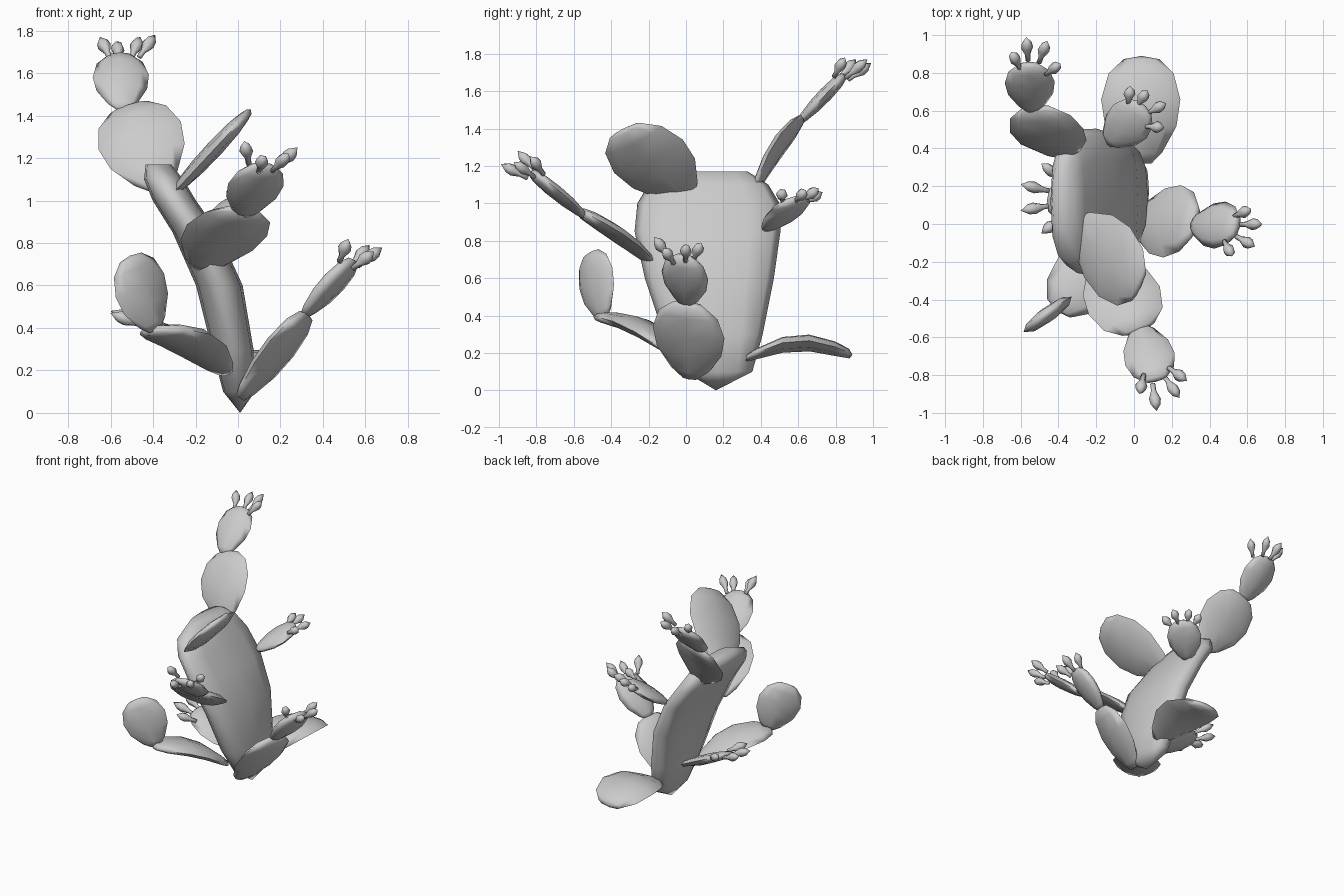
import bpy, bmesh, math
from mathutils import Vector as V

cube = bpy.data.objects.get("Cube")
if cube:
    bpy.data.objects.remove(cube, do_unlink=True)

grey = bpy.data.materials.new("pale_grey")
grey.use_nodes = True
colour = (0.6, 0.6, 0.6, 1)
grey.diffuse_color = colour
grey.node_tree.nodes["Principled BSDF"].inputs["Base Color"].default_value = colour


def squared(x, power):
    return math.copysign(abs(x) ** power, x)


def loft(name, rows, sides, power=1.0):
    """Skin rounded rings; each row is centre, half-width vector, half-thickness vector."""
    bm = bmesh.new()
    rings = []
    for c, w, n in rows:
        if w.length < 1e-5:
            rings.append([bm.verts.new(c)])
            continue
        turn = [2 * math.pi * i / sides for i in range(sides)]
        rings.append([bm.verts.new(c + w * squared(math.cos(t), power)
                                   + n * squared(math.sin(t), power)) for t in turn])
    for a, b in zip(rings, rings[1:]):
        for i in range(sides):
            j = (i + 1) % sides
            quad = [a[i % len(a)], a[j % len(a)], b[j % len(b)], b[i % len(b)]]
            bm.faces.new(list(dict.fromkeys(quad)))
    for ring in (rings[0], rings[-1]):
        if len(ring) > 2:
            bm.faces.new(ring)
    bmesh.ops.recalc_face_normals(bm, faces=bm.faces)
    mesh = bpy.data.meshes.new(name)
    bm.to_mesh(mesh)
    bm.free()
    mesh.materials.append(grey)
    ob = bpy.data.objects.new(name, mesh)
    bpy.context.collection.objects.link(ob)
    bpy.ops.object.select_all(action="DESELECT")
    ob.select_set(True)
    bpy.context.view_layer.objects.active = ob
    bpy.ops.object.shade_smooth_by_angle(angle=math.radians(100))


# Position along the pad, relative width
PAD = [(0, 0.25), (0.1, 0.52), (0.35, 0.9), (0.6, 1), (0.84, 0.82), (0.97, 0.45), (1, 0)]
# Position along the fruit, radius
FRUIT = [(0, 0.014), (0.25, 0.014), (0.55, 0.032), (0.75, 0.027), (1, 0)]


def pad(name, base, tip, side, width, thick=0.038, bend=0.0, fruits=()):
    base, tip, side = V(base), V(tip), V(side)
    axis = tip - base
    a = axis.normalized()
    side = (side - a * side.dot(a)).normalized()
    up = a.cross(side)
    if up.z < 0:
        up = -up
    rows = [(base + axis * t + up * bend * math.sin(math.pi * t),
             side * width / 2 * k, up * thick * k ** 0.7) for t, k in PAD]
    loft(name, rows, 8)
    # Spindle-shaped fruits radiate from the rim
    middle = base + axis * 0.5
    for i, end in enumerate(fruits):
        end = V(end)
        start = middle.lerp(end, 0.53)
        d = end - start
        u = d.orthogonal().normalized()
        v = d.normalized().cross(u)
        loft(f"{name}_fruit_{i + 1}",
             [(start + d * t, u * r, v * r) for t, r in FRUIT], 6)


# Trunk: x, y, z, half width, half thickness
TRUNK = [(0.01, 0.16, 0, 0, 0), (0.005, 0.175, 0.1, 0.18, 0.075),
         (-0.025, 0.145, 0.3, 0.265, 0.098), (-0.088, 0.125, 0.6, 0.345, 0.11),
         (-0.2, 0.115, 0.85, 0.39, 0.108), (-0.3, 0.12, 1.0, 0.38, 0.102),
         (-0.35, 0.12, 1.1, 0.32, 0.092), (-0.375, 0.15, 1.17, 0.18, 0.06)]
loft("trunk", [(V((x, y, z)), V((0, w, 0)), V((t, 0, 0)))
               for x, y, z, w, t in TRUNK], 12, 0.8)

# Tall back arm
pad("back_arm_lower_pad", (-0.37, 0.36, 1.06), (-0.52, 0.62, 1.45), (1, -0.15, 0), 0.41,
    bend=0.025)
pad("back_arm_upper_pad", (-0.54, 0.6, 1.43), (-0.56, 0.85, 1.69), (1, 0, 0), 0.265,
    fruits=[(-0.65, 0.91, 1.77), (-0.57, 0.99, 1.75),
            (-0.46, 0.97, 1.77), (-0.39, 0.85, 1.78)])

# Single pad leaning forward from the top
pad("top_pad", (-0.31, 0.0, 1.03), (0.035, -0.335, 1.4), (0.38, 0.83, 0.41), 0.44, 0.04)

# Front arm
pad("front_arm_lower_pad", (-0.17, -0.18, 0.68), (0.03, -0.57, 0.96), (1, 0.25, -0.05), 0.41,
    0.042, bend=0.015)
pad("front_arm_upper_pad", (0.03, -0.54, 0.93), (0.12, -0.83, 1.17), (1, 0.2, 0), 0.27,
    fruits=[(0.03, -0.9, 1.28), (0.12, -0.99, 1.21),
            (0.24, -0.92, 1.22), (0.28, -0.83, 1.25)])

# Small pad behind the trunk
pad("rear_small_pad", (-0.14, 0.43, 0.86), (0.06, 0.62, 1.03), (-0.7, 0.7, 0), 0.25, 0.038,
    fruits=[(-0.02, 0.73, 1.06), (0.07, 0.71, 1.08),
            (0.17, 0.64, 1.07), (0.16, 0.51, 1.07)])

# Left arm
pad("left_arm_lower_pad", (0.01, 0.02, 0.07), (0.33, 0.01, 0.47), (0.24, 1, -0.18), 0.4, 0.05)
pad("left_arm_upper_pad", (0.31, 0.0, 0.46), (0.55, -0.01, 0.72), (0.24, 1, -0.18), 0.26, 0.045,
    fruits=[(0.62, 0.08, 0.79), (0.68, 0.0, 0.78),
            (0.64, -0.12, 0.76), (0.52, -0.17, 0.82)])

# Right front arm, ending in an upright pad
pad("right_arm_lower_pad", (-0.06, -0.05, 0.19), (-0.41, -0.46, 0.39), (0.75, -0.65, 0.1), 0.35,
    0.045, bend=0.05)
pad("right_arm_upper_pad", (-0.39, -0.44, 0.39), (-0.51, -0.51, 0.74), (0.8, 0.6, 0), 0.31, 0.04)

# Right low pad
pad("right_low_pad", (-0.05, 0.13, 0.24), (-0.46, 0.13, 0.43), (0, 1, 0.25), 0.29, 0.035,
    fruits=[(-0.49, 0.32, 0.49), (-0.6, 0.21, 0.48),
            (-0.6, 0.07, 0.47), (-0.49, -0.05, 0.45)])

# Arched low pad at the back
pad("back_low_pad", (0.04, 0.32, 0.17), (0.04, 0.89, 0.19), (1, 0, 0.06), 0.42, 0.045, bend=0.075)
